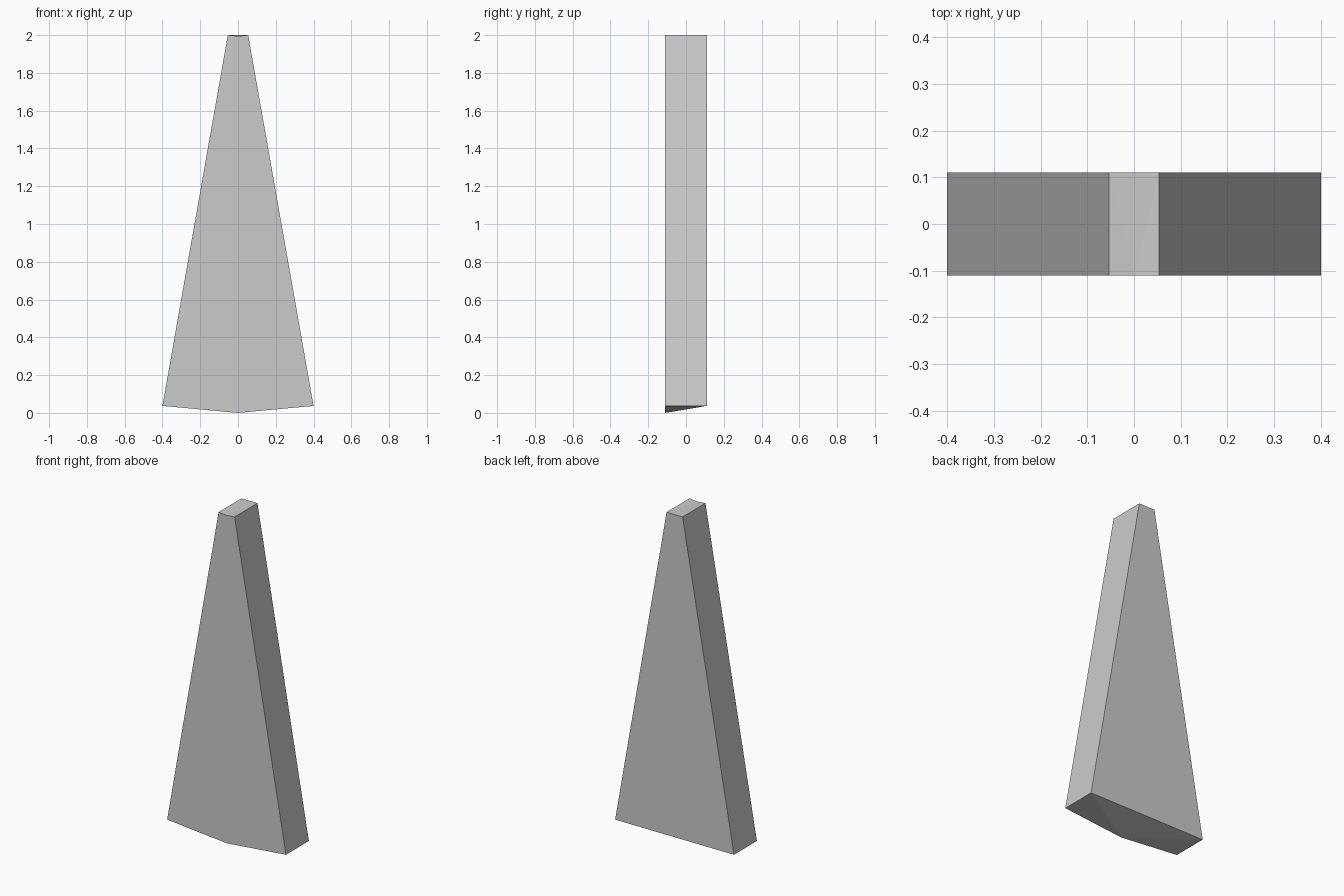
import bpy, bmesh

if "Cube" in bpy.data.objects:
    bpy.data.objects.remove(bpy.data.objects["Cube"])

HALF_DEPTH = 0.11

# Tapered wedge: straight back outline, front outline pulled down at mid width
bm = bmesh.new()


def row(y, points):
    return [bm.verts.new((x, y, z)) for x, z in points]


fb = row(-HALF_DEPTH, [(-0.4, 0.037), (0, 0), (0.4, 0.037)])
ft = row(-HALF_DEPTH, [(-0.054, 2), (0, 1.995), (0.054, 2)])
bb = row(HALF_DEPTH, [(-0.4, 0.037), (0.4, 0.037)])
bt = row(HALF_DEPTH, [(-0.054, 2), (0.054, 2)])

# Front, back and sloping sides
bm.faces.new(fb + ft[::-1])
bm.faces.new(bb + bt[::-1])
for f, b in ((0, 0), (2, 1)):
    bm.faces.new((fb[f], bb[b], bt[b], ft[f]))

# Folded end caps, fanned from the front mid point
for front, back in ((fb, bb), (ft, bt)):
    bm.faces.new((front[1], back[0], back[1]))
    bm.faces.new((front[1], front[0], back[0]))
    bm.faces.new((front[1], back[1], front[2]))

bmesh.ops.recalc_face_normals(bm, faces=bm.faces[:])
mesh = bpy.data.meshes.new("tapered_wedge")
bm.to_mesh(mesh)
bm.free()
bpy.context.collection.objects.link(bpy.data.objects.new("tapered_wedge", mesh))
